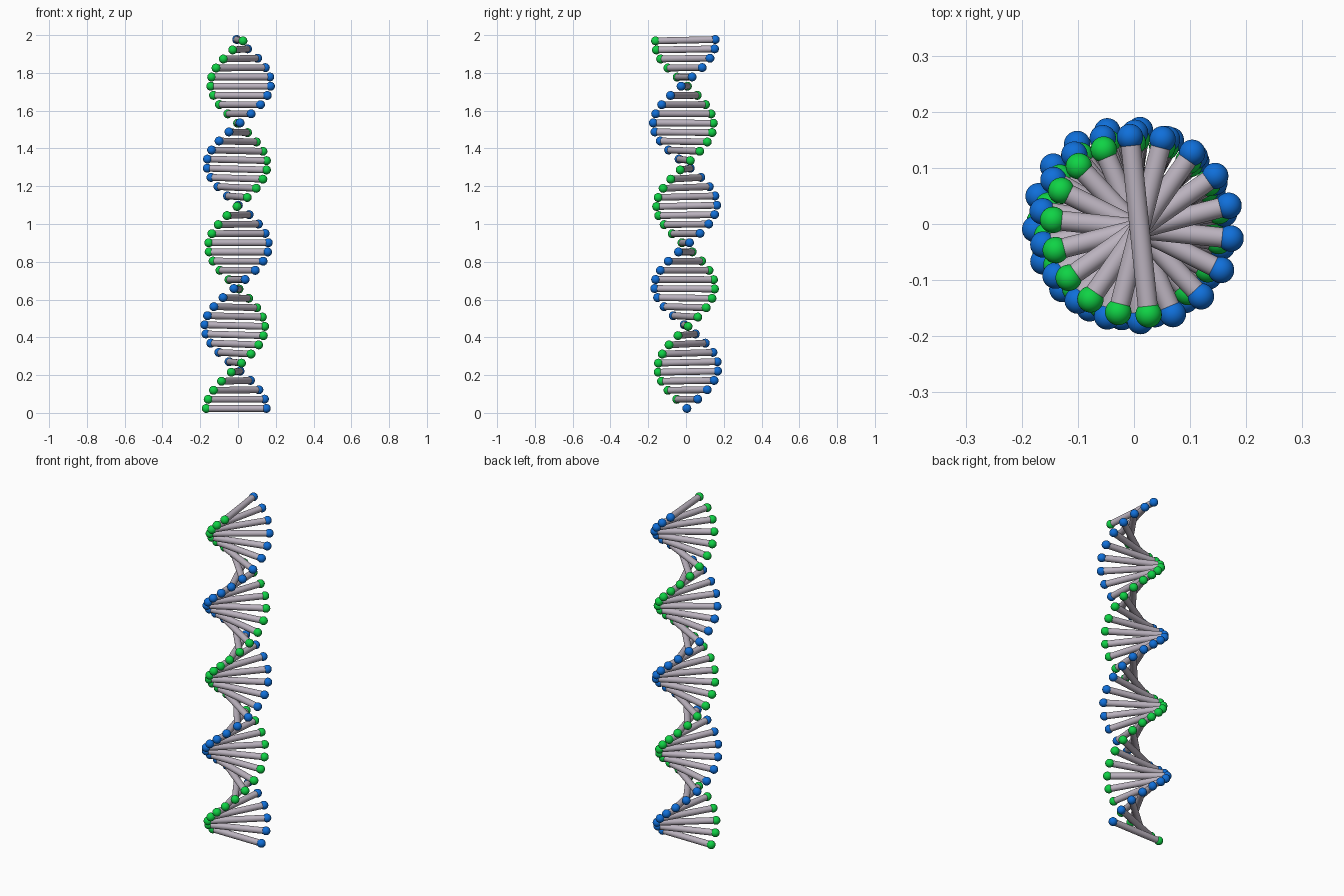
import bpy
import math
from mathutils import Matrix, Vector

if "Cube" in bpy.data.objects:
    bpy.data.objects.remove(bpy.data.objects["Cube"], do_unlink=True)


def make_material(name, colour):
    mat = bpy.data.materials.new(name)
    mat.use_nodes = True
    mat.diffuse_color = (*colour, 1)
    mat.node_tree.nodes["Principled BSDF"].inputs["Base Color"].default_value = (*colour, 1)
    return mat


grey = make_material("pale grey", (0.50, 0.45, 0.52))
blue = make_material("blue", (0.005, 0.16, 0.70))
green = make_material("green", (0.005, 0.65, 0.06))

RUNGS = 41
TURN = math.radians(20.4)
RISE = 0.04874
HALF = 0.159
BALL = 0.0235
ROD = 0.0178
AXIS = Vector((0.0136, -0.0076, 1))    # the helix axis leans very slightly


def finish(name, mat):
    obj = bpy.context.object
    obj.name = name
    obj.data.materials.append(mat)
    bpy.ops.object.shade_smooth_by_angle(angle=math.radians(40))
    return obj


# One rung with a ball on each end, lying along x
bpy.ops.mesh.primitive_cylinder_add(vertices=32, radius=ROD, depth=2 * HALF,
                                    rotation=(0, math.pi / 2, 0))
bpy.ops.object.transform_apply(location=False, rotation=True, scale=False)
rung = finish("rung", grey)

balls = []
for name, mat, side in (("blue_ball", blue, 1), ("green_ball", green, -1)):
    bpy.ops.mesh.primitive_uv_sphere_add(segments=32, ring_count=16, radius=BALL)
    ball = finish(name, mat)
    ball.data.transform(Matrix.Translation((side * HALF, 0, 0)))
    balls.append(ball)

# Repeat the set up the twisting ladder
for i in range(RUNGS):
    angle = i * TURN
    out = Vector((math.cos(angle), math.sin(angle), 0))
    height = i * RISE
    centre = Vector((-0.0163, 0.0045, BALL)) + AXIS * height + out * 0.0072
    # Each rung tips a little as it turns about the leaning axis
    tip = AXIS.x * (1 - out.x) - AXIS.y * out.y
    place = (Matrix.Translation(centre) @ Matrix.Rotation(angle, 4, "Z")
             @ Matrix.Rotation(-tip, 4, "Y"))
    for part in [rung] + balls:
        obj = part
        if i:
            obj = bpy.data.objects.new(f"{part.name}_{i + 1}", part.data)
            bpy.context.collection.objects.link(obj)
        obj.matrix_world = place
